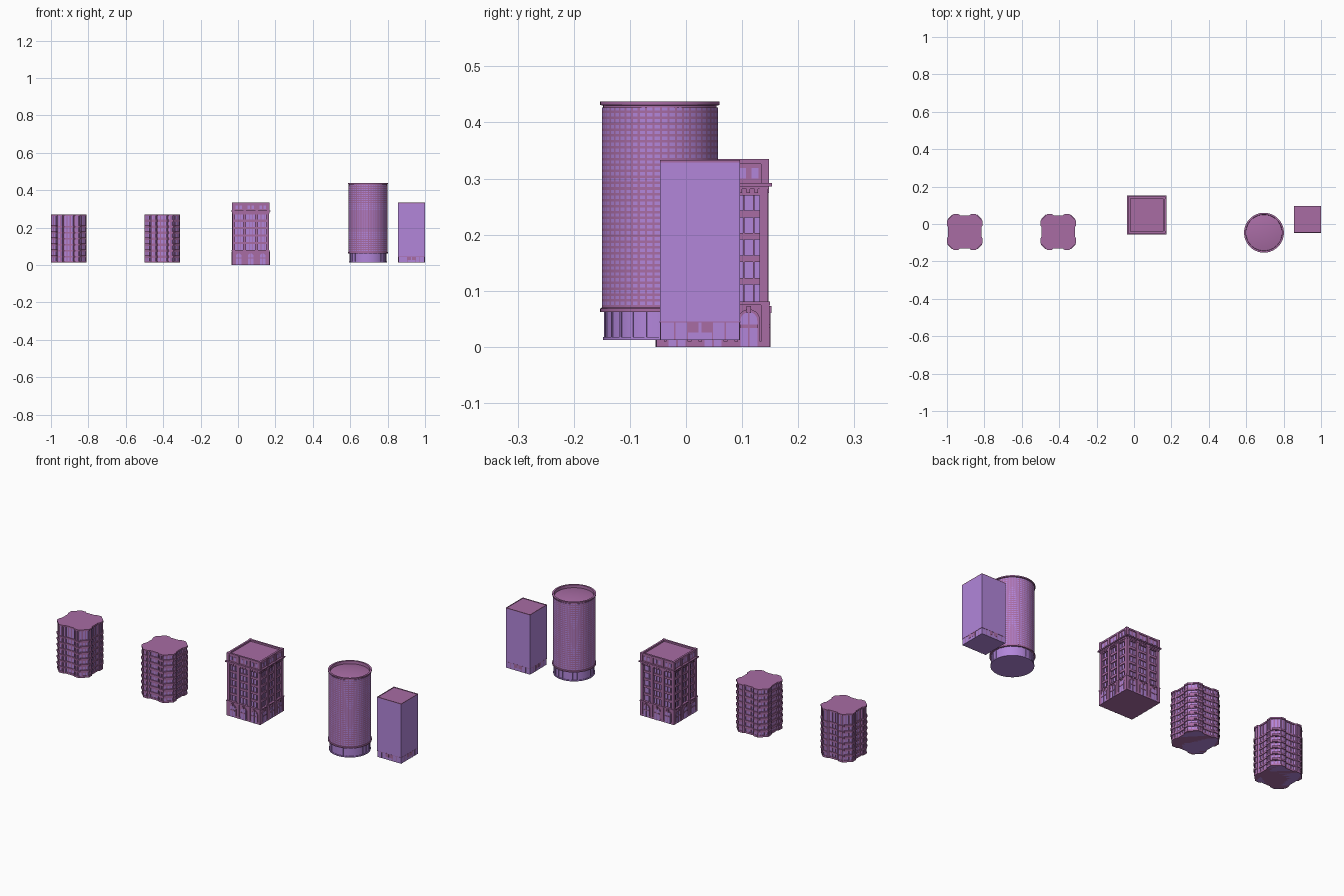
import bpy, bmesh, math
from mathutils import Matrix, Vector

if "Cube" in bpy.data.objects:
    bpy.data.objects.remove(bpy.data.objects["Cube"])

MAUVE, VIOLET = 0, 1
mats = []
for name, col in (("mauve stone", (0.392, 0.150, 0.371, 1)),
                  ("violet glass", (0.445, 0.238, 0.702, 1))):
    m = bpy.data.materials.new(name)
    m.diffuse_color = col
    m.use_nodes = True
    m.node_tree.nodes["Principled BSDF"].inputs["Base Color"].default_value = m.diffuse_color
    mats.append(m)

parts = {}


def bm_of(part):
    return parts.setdefault(part, bmesh.new())


def prism(part, pts, z0, z1, mat=MAUVE, M=Matrix()):
    """Vertical prism over a plan polygon."""
    bm = bm_of(part)
    lo = [bm.verts.new(M @ Vector((x, y, z0))) for x, y in pts]
    hi = [bm.verts.new(M @ Vector((x, y, z1))) for x, y in pts]
    n = len(pts)
    fs = [bm.faces.new(lo[::-1]), bm.faces.new(hi)]
    fs += [bm.faces.new((lo[i], lo[(i + 1) % n], hi[(i + 1) % n], hi[i])) for i in range(n)]
    for f in fs:
        f.material_index = mat


def box(part, x0, x1, y0, y1, z0, z1, mat=MAUVE, M=Matrix()):
    prism(part, [(x0, y0), (x1, y0), (x1, y1), (x0, y1)], z0, z1, mat, M)


def square(part, h, z0, z1, mat=MAUVE, M=Matrix()):
    box(part, -h, h, -h, h, z0, z1, mat, M)


def lathe(part, prof, M, mat=MAUVE, n=64):
    """Revolve (r, z) points about the local z axis."""
    bm = bm_of(part)
    rings = []
    for r, z in prof:
        if r == 0:
            rings.append([bm.verts.new(M @ Vector((0, 0, z)))] * n)
        else:
            rings.append([bm.verts.new(M @ Vector((r * math.cos(2 * math.pi * i / n),
                          r * math.sin(2 * math.pi * i / n), z))) for i in range(n)])
    for a, b in zip(rings, rings[1:]):
        for i in range(n):
            j = (i + 1) % n
            vs = list(dict.fromkeys((a[i], a[j], b[j], b[i])))
            f = bm.faces.new(vs)
            f.material_index = mat
            f.smooth = True


def sides(cx, cy):
    """Four transforms, one per facade, each built facing local -y."""
    return [Matrix.Translation((cx, cy, 0)) @ Matrix.Rotation(k * math.pi / 2, 4, 'Z')
            for k in range(4)]


# ---- two faceted apartment towers with floor slabs and notched sides
quarter = [(.026, .089), (.034, .096), (.06, .096), (.096, .06), (.096, .034), (.089, .026)]
plan = []
for k in range(4):
    plan += quarter
    quarter = [(y, -x) for x, y in quarter]
plan = plan[::-1]


def scaled(s):
    return [(x * s, y * s) for x, y in plan]


def apartment(name, cx, cy, slab, skip):
    M = Matrix.Translation((cx, cy, 0))
    prism(name + "_glass", scaled(.95), .012, .266, VIOLET, M)
    prism(name + "_plinth", scaled(.985), .012, .022, MAUVE, M)
    prism(name + "_roof", scaled(1), .262, .27, MAUVE, M)
    for i in range(1, 8):
        if i not in skip:
            z = .012 + i * .032
            prism(name + "_slabs", scaled(1), z - slab / 2, z + slab / 2, MAUVE, M)
    # corner posts and window posts
    for i, (x, y) in enumerate(plan):
        x2, y2 = plan[(i + 1) % len(plan)]
        length = math.hypot(x2 - x, y2 - y)
        ang = math.atan2(y2 - y, x2 - x)
        for t in ((0, .33, .67) if length > .045 else (0, .5) if length > .02 else (0,)):
            P = M @ Matrix.Translation(((x + (x2 - x) * t) * .95, (y + (y2 - y) * t) * .95, 0)) \
                @ Matrix.Rotation(ang, 4, 'Z')
            box(name + "_posts", -.003, .003, -.002, .002, .012, .264, MAUVE, P)
    # balcony rails on the chamfered corners
    for k in range(4):
        P = M @ Matrix.Rotation(math.pi / 4 + k * math.pi / 2, 4, 'Z')
        for i in range(1, 7):
            z = .012 + i * .032
            box(name + "_balconies", -.018, .018, -.113, -.1, z, z + .009, MAUVE, P)


apartment("west_tower", -.905, -.0425, .009, (7,))
apartment("mid_west_tower", -.405, -.0425, .013, ())

# ---- ornate square block with arches, piers and cornice
CX, CY = .068, .048
C = Matrix.Translation((CX, CY, 0))
square("block_plinth", .1005, 0, .01, MAUVE, C)
square("block_base", .097, .01, .075, MAUVE, C)
square("block_ledge", .1015, .075, .081, MAUVE, C)
square("block_glass", .089, .081, .285, VIOLET, C)
square("block_frieze", .096, .27, .283, MAUVE, C)
square("block_cornice_lower", .1, .281, .286, MAUVE, C)
square("block_cornice", .105, .286, .292, MAUVE, C)
square("block_attic", .095, .292, .326, MAUVE, C)


def arch(r, spring, z0, n=10):
    return [(-r, z0), (r, z0)] + [(r * math.cos(math.pi * i / n), spring + r * math.sin(math.pi * i / n))
                                  for i in range(n + 1)]


for M in sides(CX, CY):
    # local frame whose z axis points out of the wall
    for x in (-.064, 0, .064):
        W = M @ Matrix.Translation((x, 0, 0)) @ Matrix.Rotation(math.pi / 2, 4, 'X')
        prism("block_arch_frames", arch(.02, .047, .0), .09, .1, MAUVE, W)
        prism("block_arch_glass", arch(.015, .047, .001), .095, .1012, VIOLET, W)
        box("block_arch_bars", x - .015, x + .015, -.103, -.095, .034, .04, MAUVE, M)
        box("block_arch_bars", x - .0015, x + .0015, -.1025, -.095, 0, .06, MAUVE, M)
        box("block_keystones", x - .004, x + .004, -.104, -.095, .06, .073, MAUVE, M)
        # window mullions in each bay
        for dx in (-.009, .009):
            box("block_mullions", x + dx - .0015, x + dx + .0015, -.093, -.088, .081, .272, MAUVE, M)
        # attic windows
        for dx in (-.011, .011):
            box("block_attic_windows", x + dx - .006, x + dx + .006, -.0962, -.09, .3, .319, VIOLET, M)
    for x in (-.032, .032):
        box("block_piers", x - .008, x + .008, -.099, -.087, .081, .283, MAUVE, M)
        box("block_base_piers", x - .007, x + .007, -.101, -.095, 0, .075, MAUVE, M)
        box("block_attic_piers", x - .007, x + .007, -.099, -.09, .292, .33, MAUVE, M)
    box("block_corner_piers", -.098, -.083, -.098, -.083, .081, .283, MAUVE, M)
    box("block_base_corners", -.1005, -.086, -.1005, -.086, 0, .075, MAUVE, M)
    box("block_attic_corners", -.1, -.086, -.1, -.086, .292, .335, MAUVE, M)
    for z in (.117, .157, .197, .237):
        box("block_spandrels", -.086, .086, -.0945, -.088, z - .006, z + .006, MAUVE, M)
    box("block_parapet", -.098, .098, -.098, -.088, .326, .3345, MAUVE, M)
    for i in range(14):
        x = -.091 + i * .014
        box("block_dentils", x - .003, x + .003, -.1, -.095, .274, .281, MAUVE, M)

# ---- round tower
R = Matrix.Translation((.695, -.0465, 0))
lathe("round_base", [(0, .012), (.1015, .012), (.1015, .018), (.098, .018), (.098, .064)], R, VIOLET)
for k in range(24):
    P = R @ Matrix.Rotation(k * math.pi / 12, 4, 'Z')
    box("round_base_columns", -.002, .002, -.1, -.096, .018, .064, VIOLET, P)
lathe("round_ledge", [(.097, .062), (.1065, .062), (.1065, .068), (.1035, .07)], R)
lathe("round_rim", [(.1035, .427), (.101, .427), (.101, .43), (.1065, .431), (.1065, .437), (.097, .437),
                    (.096, .422), (.075, .426), (.05, .429), (.025, .431), (0, .4315)], R)
# curtain wall: grid of panes, coloured by row and column
bm = bm_of("round_curtain_wall")
zs, rows = [], 34
for i in range(rows):
    zs += [.07 + i * .0105, .07 + i * .0105 + .0045]
zs.append(.427)
angs = []
for i in range(48):
    angs += [i * math.tau / 48, (i + .3) * math.tau / 48]
grid = [[bm.verts.new(R @ Vector((.1035 * math.cos(a), .1035 * math.sin(a), z))) for a in angs] for z in zs]
for i in range(len(zs) - 1):
    for j in range(len(angs)):
        k = (j + 1) % len(angs)
        f = bm.faces.new((grid[i][j], grid[i][k], grid[i + 1][k], grid[i + 1][j]))
        f.material_index = VIOLET if i % 2 and j % 2 else MAUVE
        f.smooth = True

# ---- plain glass slab tower
BX, BY, H = .9275, .025, .0715
B = Matrix.Translation((BX, BY, 0))
square("slab_base", H - .001, .012, .045, VIOLET, B)
square("slab_band", H + .0004, .0435, .0455, MAUVE, B)
square("slab_body", H, .0455, .329, VIOLET, B)
square("slab_roof", H - .003, .329, .3305, MAUVE, B)
for M in sides(BX, BY):
    box("slab_parapet", -H, H, -H, -H + .003, .329, .333, MAUVE, M)
    for x in (-.045, -.022, .022, .045):
        box("slab_base_frames", x - .001, x + .001, -H, -.06, .012, .0435, MAUVE, M)
    for x in (-.012, .012):
        box("slab_doors", x - .009, x + .009, -H, -.06, .026, .0435, MAUVE, M)

# ---- turn every part into an object
for name, bm in parts.items():
    if name != "round_rim":
        bmesh.ops.recalc_face_normals(bm, faces=bm.faces)
    me = bpy.data.meshes.new(name)
    bm.to_mesh(me)
    bm.free()
    for m in mats:
        me.materials.append(m)
    if name.startswith("round"):
        me.set_sharp_from_angle(angle=math.radians(35))
    bpy.context.collection.objects.link(bpy.data.objects.new(name, me))
